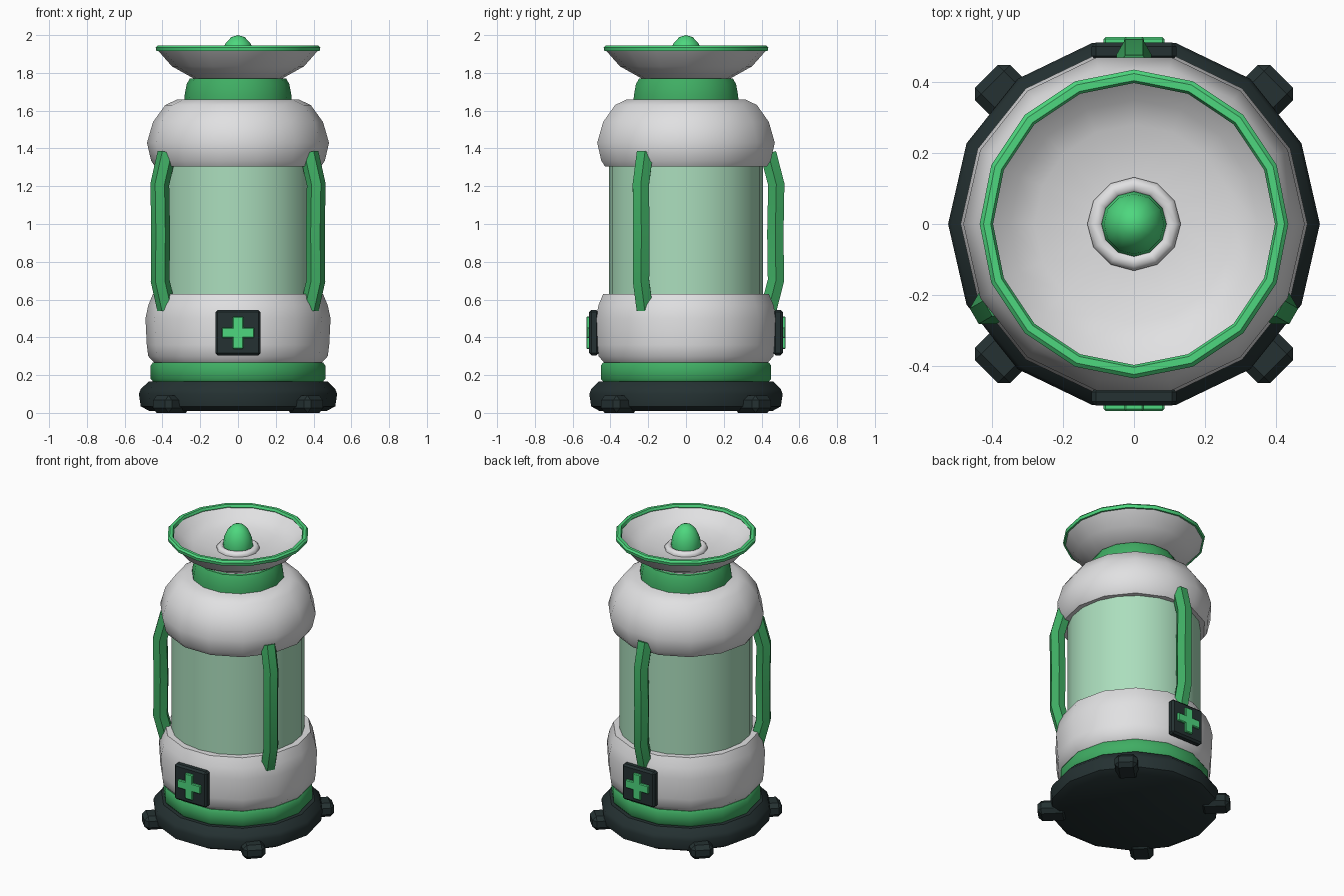
import bpy, bmesh, math
from mathutils import Matrix

cube = bpy.data.objects.get("Cube")
if cube:
    bpy.data.objects.remove(cube, do_unlink=True)


def material(name, rgb):
    m = bpy.data.materials.new(name)
    m.use_nodes = True
    m.diffuse_color = (*rgb, 1)
    m.node_tree.nodes["Principled BSDF"].inputs["Base Color"].default_value = (*rgb, 1)
    return m


white = material("white_shell", (0.75, 0.75, 0.76))
bright = material("bright_green", (0.075, 0.68, 0.21))
green = material("mid_green", (0.05, 0.42, 0.125))
glass = material("pale_green_glass", (0.41, 0.73, 0.51))
dark = material("dark_rubber", (0.018, 0.031, 0.032))


def smooth(ob, angle=40):
    bpy.ops.object.select_all(action="DESELECT")
    ob.select_set(True)
    bpy.context.view_layer.objects.active = ob
    bpy.ops.object.shade_smooth_by_angle(angle=math.radians(angle))


def add_mesh(name, bm, mat, angle=40):
    bmesh.ops.recalc_face_normals(bm, faces=bm.faces)
    me = bpy.data.meshes.new(name)
    bm.to_mesh(me)
    bm.free()
    ob = bpy.data.objects.new(name, me)
    bpy.context.collection.objects.link(ob)
    me.materials.append(mat)
    smooth(ob, angle)
    return ob


def lathe(name, profile, mat, sides=14, closed=False, angle=40):
    """Revolve (radius, height) points; open profiles get end caps."""
    bm = bmesh.new()
    rings = [[bm.verts.new((r * math.cos(a), r * math.sin(a), z))
              for a in (math.tau * i / sides for i in range(sides))]
             for r, z in profile]
    pairs = list(zip(rings, rings[1:]))
    if closed:
        pairs.append((rings[-1], rings[0]))
    else:
        bm.faces.new(rings[0])
        bm.faces.new(rings[-1])
    for lo, hi in pairs:
        for i in range(sides):
            j = (i + 1) % sides
            bm.faces.new((lo[i], lo[j], hi[j], hi[i]))
    return add_mesh(name, bm, mat, angle)


def box(name, size, loc, mat, turn=0, bevel=0.0):
    """Bevelled box, moved to loc and then turned around the z axis."""
    bm = bmesh.new()
    bmesh.ops.create_cube(bm, size=1)
    bmesh.ops.scale(bm, vec=size, verts=bm.verts)
    if bevel:
        bmesh.ops.bevel(bm, geom=bm.edges[:], offset=bevel, segments=1, affect="EDGES")
    bmesh.ops.transform(bm, verts=bm.verts,
                        matrix=Matrix.Rotation(turn, 4, "Z") @ Matrix.Translation(loc))
    return add_mesh(name, bm, mat, 30)


# Base and body
lathe("base", [(0.47, 0.01), (0.515, 0.035), (0.525, 0.1), (0.515, 0.125), (0.475, 0.165)], dark)
lathe("lower_band", [(0.445, 0.16), (0.462, 0.18), (0.462, 0.25), (0.45, 0.268)], green)
lathe("lower_shell", [(0.44, 0.262), (0.475, 0.3), (0.483, 0.36), (0.49, 0.5),
                      (0.475, 0.57), (0.45, 0.63)], white)
lathe("glass_chamber", [(0.408, 0.62), (0.408, 1.32)], glass, sides=20)
lathe("upper_shell", [(0.44, 1.305), (0.46, 1.335), (0.482, 1.43), (0.45, 1.54),
                      (0.385, 1.63), (0.32, 1.66)], white)
lathe("neck_band", [(0.285, 1.65), (0.283, 1.68), (0.272, 1.74), (0.255, 1.77)], green)

# Dish with rim, collar and beacon
lathe("dish", [(0.22, 1.762), (0.35, 1.835), (0.425, 1.92), (0.405, 1.93),
               (0.35, 1.882), (0.28, 1.85), (0.12, 1.835)], white, sides=16)
lathe("dish_rim", [(0.432, 1.915), (0.436, 1.935), (0.425, 1.946), (0.405, 1.946),
                   (0.398, 1.93), (0.405, 1.915)], bright, sides=16, closed=True)
lathe("beacon_collar", [(0.085, 1.83), (0.132, 1.83), (0.132, 1.848), (0.118, 1.862),
                        (0.1, 1.862), (0.085, 1.848)], white, sides=12, closed=True, angle=60)
bm = bmesh.new()
bmesh.ops.create_uvsphere(bm, u_segments=12, v_segments=8, radius=1)
bmesh.ops.transform(bm, verts=bm.verts, matrix=Matrix.Translation((0, 0, 1.86))
                    @ Matrix.Diagonal((0.092, 0.092, 0.14, 1)))
add_mesh("beacon", bm, bright)

# Feet on the diagonals
for i in range(4):
    box(f"foot_{i + 1}", (0.18, 0.14, 0.092), (0.5, 0, 0.046), dark,
        math.pi / 4 + i * math.pi / 2, 0.025)

# Three guard bars spaced evenly around the glass
bar_path = [(0.435, 1.375), (0.478, 1.21), (0.473, 0.95), (0.476, 0.7), (0.437, 0.55)]
for i in range(3):
    a = math.pi / 2 + i * math.tau / 3
    cu = bpy.data.curves.new(f"guard_bar_{i + 1}", "CURVE")
    cu.dimensions = "3D"
    cu.bevel_depth = 0.05
    cu.bevel_resolution = 1
    cu.use_fill_caps = True
    sp = cu.splines.new("POLY")
    sp.points.add(len(bar_path) - 1)
    for p, (r, z) in zip(sp.points, bar_path):
        p.co = (r * math.cos(a), r * math.sin(a), z, 1)
    cu.materials.append(green)
    ob = bpy.data.objects.new(cu.name, cu)
    bpy.context.collection.objects.link(ob)
    bpy.ops.object.select_all(action="DESELECT")
    ob.select_set(True)
    bpy.context.view_layer.objects.active = ob
    bpy.ops.object.convert(target="MESH")
    smooth(bpy.context.object, 50)

# Front and back badges, each a plate with a raised plus sign
for side, turn in (("front", 0), ("back", math.pi)):
    box(f"{side}_badge_plate", (0.24, 0.05, 0.24), (0, -0.488, 0.425), dark, turn, 0.012)
    box(f"{side}_badge_upright", (0.056, 0.03, 0.172), (0, -0.513, 0.425), bright, turn, 0.005)
    box(f"{side}_badge_crossbar", (0.172, 0.029, 0.056), (0, -0.513, 0.425), bright, turn, 0.005)
